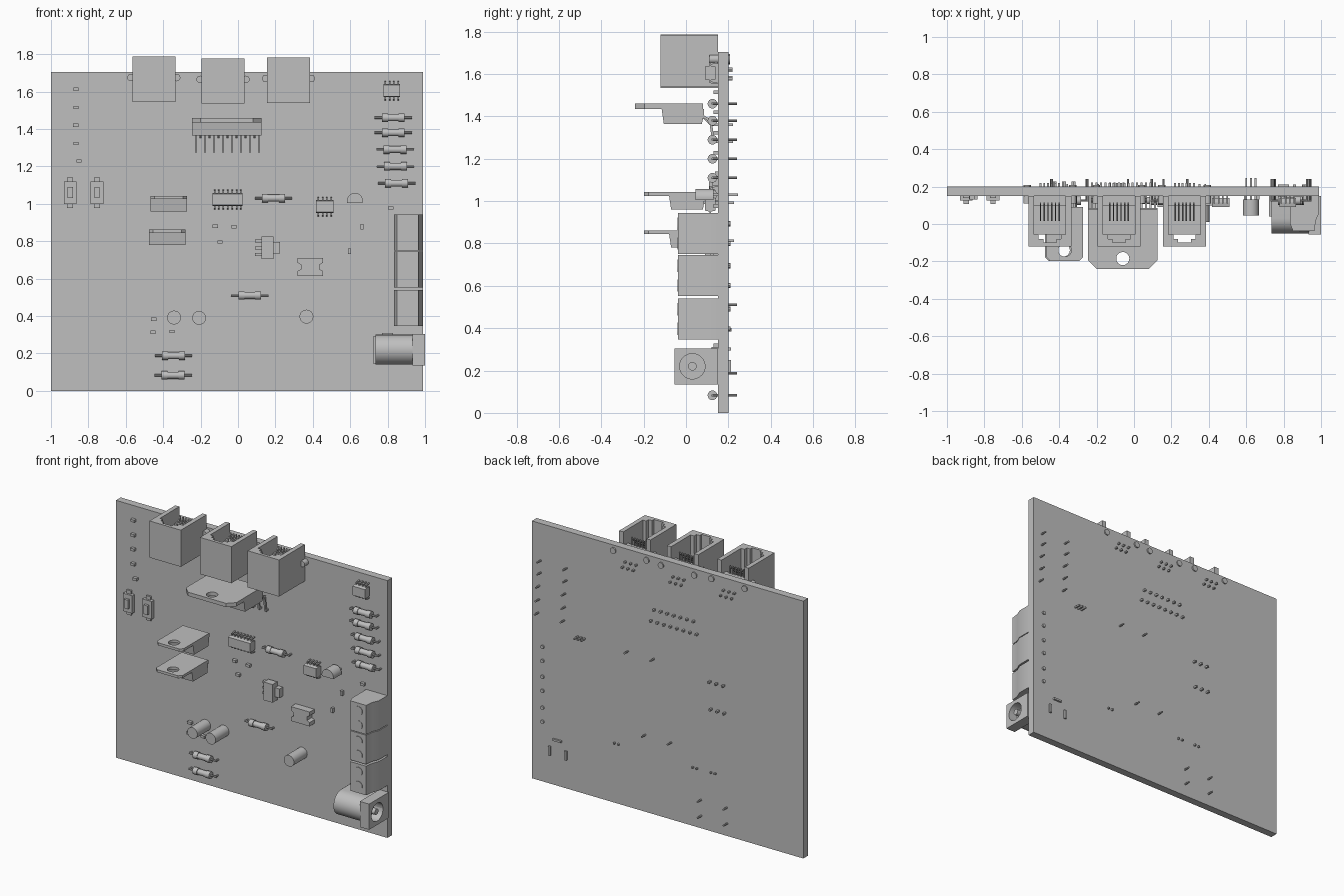
import bpy, bmesh, math
from mathutils import Vector

if "Cube" in bpy.data.objects:
    bpy.data.objects.remove(bpy.data.objects["Cube"])

grey = bpy.data.materials.new("light_grey")
grey.diffuse_color = (0.52, 0.52, 0.52, 1)
grey.use_nodes = True
grey.node_tree.nodes["Principled BSDF"].inputs["Base Color"].default_value = grey.diffuse_color
FRONT, BACK = 0.15, 0.20          # the two faces of the board


def prism(bm, pts, axis, lo, hi):
    """Extrude a 2D outline along an axis: x takes (y,z), y takes (x,z), z takes (x,y)."""
    def at(p, t):
        return {'x': (t, *p), 'y': (p[0], t, p[1]), 'z': (*p, t)}[axis]
    a = [bm.verts.new(at(p, lo)) for p in pts]
    b = [bm.verts.new(at(p, hi)) for p in pts]
    bm.faces.new(a)
    bm.faces.new(b[::-1])
    for i in range(len(pts)):
        j = (i + 1) % len(pts)
        bm.faces.new((a[i], b[i], b[j], a[j]))


def box(bm, x0, x1, y0, y1, z0, z1):
    prism(bm, [(x0, y0), (x1, y0), (x1, y1), (x0, y1)], 'z', z0, z1)


def circle(u, v, r, n=20, a0=0, a1=360):
    full = a1 - a0 == 360
    return [(u + r * math.cos(math.radians(a0 + (a1 - a0) * i / (n if full else n - 1))),
             v + r * math.sin(math.radians(a0 + (a1 - a0) * i / (n if full else n - 1))))
            for i in range(n)]


def wire(bm, x, path, w=0.012):
    """Square wire in the yz plane following a path."""
    for p, q in zip(path, path[1:]):
        d = (Vector(q) - Vector(p)).normalized() * w / 2
        n = Vector((-d.y, d.x))
        p, q = Vector(p) - d, Vector(q) + d
        prism(bm, [tuple(p + n), tuple(p - n), tuple(q - n), tuple(q + n)], 'x', x - w / 2, x + w / 2)


def finish(bm, name, smooth=False):
    bmesh.ops.recalc_face_normals(bm, faces=bm.faces)
    me = bpy.data.meshes.new(name)
    bm.to_mesh(me)
    bm.free()
    me.materials.append(grey)
    ob = bpy.data.objects.new(name, me)
    bpy.context.collection.objects.link(ob)
    if smooth:
        bpy.ops.object.select_all(action='DESELECT')
        ob.select_set(True)
        bpy.context.view_layer.objects.active = ob
        bpy.ops.object.shade_smooth_by_angle(angle=math.radians(35))
    return ob


# Board
bm = bmesh.new()
box(bm, -1, 0.99, FRONT, BACK, 0, 1.705)
finish(bm, "board")

# Modular sockets along the top edge, open upwards
half = [(0.115, -0.12), (0.115, 0.15), (0.085, 0.15), (0.085, -0.055),
        (0.06, -0.055), (0.06, -0.08), (0.035, -0.08), (0.035, -0.1)]
for cx, z0 in ((-0.45, 1.545), (-0.08, 1.535), (0.27, 1.54)):
    bm = bmesh.new()
    plan = half + [(-x, y) for x, y in reversed(half)]
    prism(bm, [(cx + x, y) for x, y in plan], 'z', z0, z0 + 0.243)
    box(bm, cx - 0.085, cx + 0.085, -0.055, 0.15, z0, z0 + 0.03)
    box(bm, cx - 0.085, cx + 0.085, 0.10, 0.15, z0 + 0.03, z0 + 0.15)
    for i in range(6):
        x = cx - 0.05 + i * 0.02
        wire(bm, x, [(0.11, z0 + 0.20), (0.02, z0 + 0.10)], 0.007)
        wire(bm, x, [(0.11, z0 + 0.20), (0.11, z0 + 0.14)], 0.007)
        zp = z0 + (0.04 if i % 2 else 0.08)
        wire(bm, x, [(0.15, zp), (0.215, zp)], 0.01)
    for s in (-1, 1):
        prism(bm, circle(cx + s * 0.122, z0 + 0.13, 0.02, 16), 'y', 0.11, 0.208)
    finish(bm, "socket", True)

# Large amplifier: body, tab with a hole, two rows of bent pins


def tab(name, cx, hw, y0, y1, z0, z1, hy, hr, ch):
    """Heat tab with chamfered corners and a round hole bridged into its outline."""
    bm = bmesh.new()
    for s in (-1, 1):
        arc = circle(cx, hy, hr, 13, -90, 90)
        side = [(cx, y0), (cx + hw - ch, y0), (cx + hw, y0 + ch), (cx + hw, y1), (cx, y1)]
        pts = side + arc[::-1]
        prism(bm, [(cx + s * (x - cx), y) for x, y in pts], 'z', z0, z1)
    # drop the seam faces between the two halves
    seam = [f for f in bm.faces if all(abs(v.co.x - cx) < 1e-5 for v in f.verts)]
    bmesh.ops.delete(bm, geom=seam, context='FACES')
    bmesh.ops.remove_doubles(bm, verts=bm.verts, dist=1e-5)
    finish(bm, name)


tab("amplifier_tab", -0.06, 0.185, -0.24, 0.08, 1.435, 1.46, -0.185, 0.035, 0.045)
bm = bmesh.new()
prism(bm, [(-0.115, 1.435), (-0.105, 1.365), (0.075, 1.365), (0.085, 1.41), (0.085, 1.435)],
      'x', -0.245, 0.125)
for i in range(8):
    wire(bm, -0.224 + i * 0.048, [(0.08, 1.40), (0.115, 1.38), (0.13, 1.28), (0.215, 1.28)])
    if i < 7:
        wire(bm, -0.20 + i * 0.048, [(0.08, 1.40), (0.12, 1.36), (0.215, 1.36)])
finish(bm, "amplifier_body")

# Voltage regulators with heat tabs
for cx, z1 in ((-0.37, 1.042), (-0.378, 0.862)):
    tab("regulator_tab", cx, 0.097, -0.198, 0.09, z1 - 0.017, z1, -0.14, 0.035, 0.02)
    bm = bmesh.new()
    prism(bm, [(-0.08, z1 - 0.017), (-0.07, z1 - 0.082), (0.08, z1 - 0.082), (0.09, z1 - 0.017)],
          'x', cx - 0.097, cx + 0.097)
    for i in (-1, 0, 1):
        wire(bm, cx + i * 0.05, [(0.08, z1 - 0.05), (0.22, z1 - 0.05)])
    finish(bm, "regulator_body")

# Axial resistors with leads through the board
for cx, z in ((0.83, 1.46), (0.83, 1.38), (0.84, 1.29), (0.842, 1.2), (0.848, 1.11),
              (0.19, 1.03), (0.063, 0.51), (-0.345, 0.188), (-0.347, 0.083)):
    bm = bmesh.new()
    prism(bm, circle(0.125, z, 0.019, 14), 'x', cx - 0.06, cx + 0.06)
    prism(bm, circle(0.125, z, 0.006, 8), 'x', cx - 0.1, cx + 0.1)
    for s in (-1, 1):
        prism(bm, circle(0.125, z, 0.023, 14), 'x', cx + s * 0.045 - 0.016, cx + s * 0.045 + 0.016)
        prism(bm, circle(cx + s * 0.095, z, 0.006, 8), 'y', 0.125, 0.24)
    finish(bm, "resistor", True)

# Surface chips with pins on the upper and lower sides
for cx, cz, hw, n in ((0.822, 1.605, 0.045, 4), (-0.055, 1.023, 0.08, 7), (0.464, 0.985, 0.046, 4)):
    bm = bmesh.new()
    prism(bm, [(0.09, cz - 0.03), (0.115, cz - 0.035), (0.14, cz - 0.03),
               (0.14, cz + 0.03), (0.115, cz + 0.035), (0.09, cz + 0.03)], 'x', cx - hw, cx + hw)
    for i in range(n):
        x = cx + (i - (n - 1) / 2) * 0.0235
        for s in (-1, 1):
            wire(bm, x, [(0.115, cz + s * 0.03), (0.115, cz + s * 0.044),
                         (0.145, cz + s * 0.048)], 0.008)
    finish(bm, "chip")

# Power transistor lying flat: body, wide tab, three legs
bm = bmesh.new()
box(bm, 0.125, 0.19, 0.09, 0.14, 0.705, 0.825)
box(bm, 0.19, 0.224, 0.115, FRONT, 0.735, 0.795)
for z in (0.73, 0.765, 0.80):
    box(bm, 0.09, 0.125, 0.13, FRONT, z - 0.008, z + 0.008)
finish(bm, "flat_transistor")

# Coil with a notch on each side
bm = bmesh.new()
prism(bm, [(0.318, 0.615), (0.455, 0.615), (0.455, 0.64), (0.437, 0.65), (0.437, 0.675), (0.455, 0.685),
           (0.455, 0.71), (0.318, 0.71), (0.318, 0.685), (0.336, 0.675), (0.336, 0.65), (0.318, 0.64)],
      'y', 0.10, FRONT)
finish(bm, "coil")

# Round-backed transistor on three legs
bm = bmesh.new()
prism(bm, circle(0.625, 1.015, 0.043, 16, -13, 193), 'y', 0.045, 0.13)
for i in (-1, 0, 1):
    wire(bm, 0.625 + i * 0.025, [(0.12, 1.03), (0.24, 1.03)], 0.01)
finish(bm, "round_transistor", True)

# Upright capacitors
for cx, z in ((-0.342, 0.392), (-0.208, 0.39), (0.366, 0.397)):
    bm = bmesh.new()
    prism(bm, circle(cx, z, 0.037, 24), 'y', 0.01, FRONT)
    for s in (-1, 1):
        wire(bm, cx + s * 0.015, [(0.14, z), (0.21, z)], 0.01)
    finish(bm, "capacitor", True)

# Small surface parts, flat and upright
spots = [(-0.866, 1.612), (-0.866, 1.515), (-0.868, 1.42), (-0.866, 1.322), (-0.85, 1.228),
         (-0.122, 0.88), (-0.021, 0.877), (-0.096, 0.795), (0.817, 0.977),
         (-0.353, 0.318), (-0.45, 0.383), (-0.455, 0.313)]
for i, (x, z) in enumerate(spots + [(0.663, 0.877), (0.596, 0.746)]):
    w, h = (0.014, 0.0085) if i < len(spots) else (0.0075, 0.015)
    bm = bmesh.new()
    box(bm, x - w, x + w, 0.13, FRONT, z - h, z + h)
    finish(bm, "small_part")

# Diodes at the left edge
for cx in (-0.897, -0.754):
    bm = bmesh.new()
    box(bm, cx - 0.034, cx + 0.034, 0.125, FRONT, 1.0, 1.118)
    box(bm, cx - 0.014, cx + 0.014, 0.108, 0.125, 1.03, 1.09)
    for z in (0.99, 1.128):
        box(bm, cx - 0.016, cx + 0.016, 0.138, FRONT, z - 0.012, z + 0.012)
    finish(bm, "diode")

# Screw terminals on the right edge
for z0, z1 in ((0.75, 0.943), (0.552, 0.745), (0.347, 0.54)):
    bm = bmesh.new()
    prism(bm, [(0.835, FRONT), (0.835, 0.0), (0.85, -0.037), (0.965, -0.037), (0.972, 0.02),
               (0.99, 0.06), (0.99, FRONT)], 'z', z0, z1)
    for z in (z0 + 0.05, z1 - 0.05):
        prism(bm, circle(0.91, z, 0.029), 'y', -0.04, -0.03)
        prism(bm, circle(0.91, z, 0.012, 8), 'y', 0.14, 0.21)
    finish(bm, "screw_terminal", True)

# Power inlet: barrel, square front flange with a round hole, centre pin, solder tabs
bm = bmesh.new()
prism(bm, [(FRONT, 0.142)] + circle(0.03, 0.22, 0.08, 16, 270, 90) + [(FRONT, 0.3)],
      'x', 0.735, 0.935)
box(bm, 0.722, 0.735, 0.04, FRONT, 0.145, 0.29)
box(bm, 0.77, 0.83, 0.12, FRONT, 0.295, 0.31)
prism(bm, circle(0.03, 0.22, 0.02, 16), 'x', 0.93, 0.995)
for x0, x1, z0, z1 in ((0.73, 0.745, 0.19, 0.25), (0.85, 0.865, 0.19, 0.25), (0.77, 0.83, 0.295, 0.308)):
    box(bm, x0, x1, 0.14, 0.212, z0, z1)
for s in (-1, 1):   # flange halves above and below the hole centre
    arc = circle(0.03, 0.22, 0.06, 14, 0, 180)
    pts = [(-0.055, 0.22), (-0.055, 0.305), (FRONT, 0.305), (FRONT, 0.22)] + arc
    prism(bm, [(y, 0.22 + s * (z - 0.22)) for y, z in pts], 'x', 0.932, 1.0)
finish(bm, "power_inlet", True)
